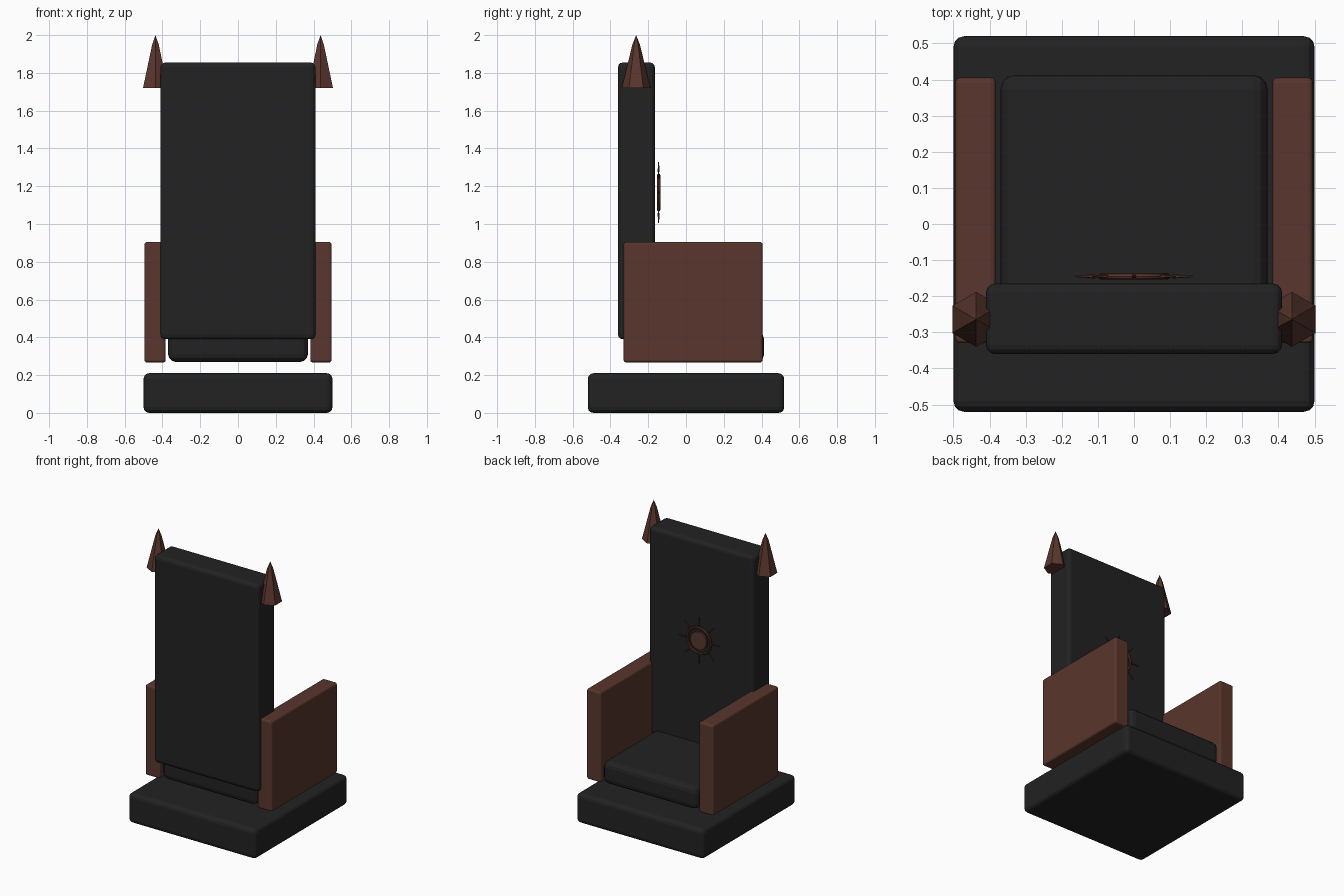
import bpy, math
from mathutils import Matrix, Vector

cube = bpy.data.objects.get("Cube")
if cube:
    bpy.data.objects.remove(cube, do_unlink=True)


def material(name, rgb):
    m = bpy.data.materials.new(name)
    m.use_nodes = True
    m.diffuse_color = (*rgb, 1)
    bsdf = next(n for n in m.node_tree.nodes if n.type == 'BSDF_PRINCIPLED')
    bsdf.inputs["Base Color"].default_value = (*rgb, 1)
    return m


BLACK = material("charcoal black", (0.016, 0.016, 0.016))
BROWN = material("red brown", (0.1, 0.037, 0.026))


def finish(name, mat):
    ob = bpy.context.object
    ob.name = ob.data.name = name
    ob.data.materials.append(mat)
    return ob


def block(name, lo, hi, bevel, mat):
    """Rounded box between two corners."""
    lo, hi = Vector(lo), Vector(hi)
    bpy.ops.mesh.primitive_cube_add(size=1, location=(lo + hi) / 2)
    ob = finish(name, mat)
    ob.data.transform(Matrix.Diagonal((*(hi - lo), 1)))
    mod = ob.modifiers.new("rounded edges", 'BEVEL')
    mod.width = bevel
    mod.segments = 3
    return ob


# Plinth, cushion and tall back
block("plinth", (-0.5, -0.52, 0), (0.5, 0.52, 0.21), 0.03, BLACK)
block("seat", (-0.37, -0.33, 0.27), (0.37, 0.413, 0.43), 0.04, BLACK)
block("backrest", (-0.41, -0.36, 0.39), (0.41, -0.165, 1.855), 0.025, BLACK)

# Side panels and spires, one per side
for side, s in (("left", 1), ("right", -1)):
    xs = sorted((s * 0.383, s * 0.495))
    block(side + "_armrest", (xs[0], -0.33, 0.267), (xs[1], 0.405, 0.905), 0.013, BROWN)
    # Six-sided spire with a blunter tip
    for part, r1, r2, z1, z2 in (("spire", 0.076, 0.02, 1.72, 1.95),
                                 ("spire_tip", 0.02, 0, 1.95, 2.0)):
        bpy.ops.mesh.primitive_cone_add(
            vertices=6, radius1=r1, radius2=r2, depth=z2 - z1,
            location=(s * 0.437, -0.264, (z1 + z2) / 2))
        finish(side + "_" + part, BROWN)

# Sun emblem floating just before the back
centre = Vector((0, -0.145, 1.167))
facing = (math.pi / 2, 0, 0)
bpy.ops.mesh.primitive_torus_add(
    major_radius=0.091, minor_radius=0.009, major_segments=32, minor_segments=8,
    location=centre, rotation=facing)
finish("emblem_ring", BROWN)
bpy.ops.object.shade_smooth_by_angle()
bpy.ops.mesh.primitive_cylinder_add(
    vertices=32, radius=0.062, depth=0.014, location=centre, rotation=facing)
finish("emblem_disc", BROWN)
for i in range(8):
    a = i * math.pi / 4
    way = Vector((math.sin(a), 0, math.cos(a)))
    bpy.ops.mesh.primitive_cone_add(
        vertices=6, radius1=0.006, radius2=0.002, depth=0.055,
        location=centre + way * 0.135, rotation=(0, a, 0))
    finish(f"emblem_ray_{i + 1}", BROWN)
